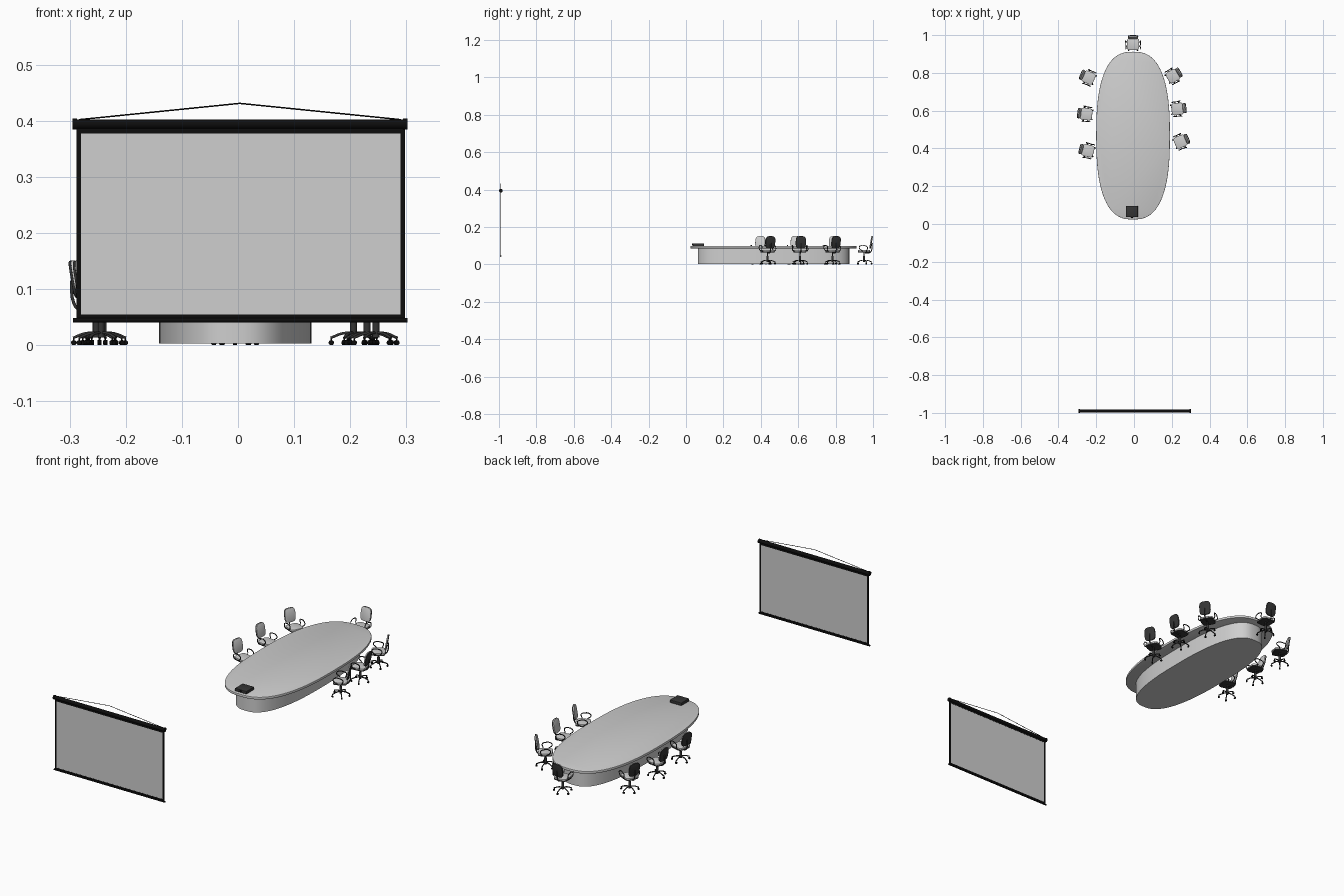
import bpy, bmesh, math
from mathutils import Matrix, Vector

old = bpy.data.objects.get("Cube")
if old:
    bpy.data.objects.remove(old, do_unlink=True)


def material(name, value):
    m = bpy.data.materials.new(name)
    m.use_nodes = True
    col = (value, value, value, 1)
    m.diffuse_color = col
    m.node_tree.nodes["Principled BSDF"].inputs["Base Color"].default_value = col
    return m


PALE = material("pale grey", 0.62)
CHARCOAL = material("charcoal plastic", 0.035)
BLACK = material("black", 0.004)


def place(name, data, matrix=Matrix()):
    ob = bpy.data.objects.new(name, data)
    ob.matrix_world = matrix
    bpy.context.collection.objects.link(ob)
    return ob


def finish(bm, name, mat):
    bmesh.ops.recalc_face_normals(bm, faces=bm.faces)
    me = bpy.data.meshes.new(name)
    bm.to_mesh(me)
    bm.free()
    me.materials.append(mat)
    me.shade_smooth()
    me.set_sharp_from_angle(angle=math.radians(35))
    return me


def slab(name, mat, a, b, n, z0, z1, bevel=0, steps=48, matrix=Matrix()):
    """Rounded plate with a superellipse outline, extruded from z0 to z1."""
    bm = bmesh.new()
    ring = []
    for i in range(steps):
        t = math.tau * i / steps
        c, s = math.cos(t), math.sin(t)
        ring.append(bm.verts.new((
            math.copysign(a * abs(c) ** (2 / n), c),
            math.copysign(b * abs(s) ** (2 / n), s), z0)))
    base = bm.faces.new(ring)
    out = bmesh.ops.extrude_face_region(bm, geom=[base])
    top = [v for v in out["geom"] if isinstance(v, bmesh.types.BMVert)]
    bmesh.ops.translate(bm, verts=top, vec=(0, 0, z1 - z0))
    if bevel:
        rim = [e for e in bm.edges if abs(e.verts[0].co.z - e.verts[1].co.z) < 1e-6]
        bmesh.ops.bevel(bm, geom=rim, offset=bevel, segments=2, profile=0.5, affect="EDGES")
    bm.transform(matrix)
    return finish(bm, name, mat)


def box(name, mat, x, y, z, bevel=0):
    """Box from (min, max) pairs."""
    bm = bmesh.new()
    size = Matrix.Diagonal((x[1] - x[0], y[1] - y[0], z[1] - z[0], 1))
    mid = Matrix.Translation((sum(x) / 2, sum(y) / 2, sum(z) / 2))
    bmesh.ops.create_cube(bm, size=1, matrix=mid @ size)
    if bevel:
        bmesh.ops.bevel(bm, geom=bm.edges[:], offset=bevel, segments=2, profile=0.5, affect="EDGES")
    return finish(bm, name, mat)


def rods(name, mat, segments, sides=12):
    """Straight round rods, each given as (start, end, radius)."""
    bm = bmesh.new()
    for p, q, r in segments:
        p, q = Vector(p), Vector(q)
        turn = (q - p).to_track_quat("Z", "Y").to_matrix().to_4x4()
        bmesh.ops.create_cone(bm, cap_ends=True, segments=sides, radius1=r, radius2=r,
                              depth=(q - p).length, matrix=Matrix.Translation((p + q) / 2) @ turn)
    return finish(bm, name, mat)


def tubes(name, mat, paths, radius):
    """Bent tubes following smooth paths."""
    cu = bpy.data.curves.new(name, "CURVE")
    cu.dimensions = "3D"
    cu.bevel_depth = radius
    cu.bevel_resolution = 1
    cu.resolution_u = 4
    cu.use_fill_caps = True
    for path in paths:
        sp = cu.splines.new("BEZIER")
        sp.bezier_points.add(len(path) - 1)
        for bp, co in zip(sp.bezier_points, path):
            bp.co = co
            bp.handle_left_type = bp.handle_right_type = "AUTO"
    cu.materials.append(mat)
    return cu


# Conference table
at_table = Matrix.Translation((-0.005, 0.468, 0))
place("table_top", slab("table_top", PALE, 0.195, 0.444, 2.6, 0.086, 0.098, 0.002, 96), at_table)
place("table_base", slab("table_base", PALE, 0.136, 0.405, 2.6, 0.003, 0.087, 0, 96), at_table)

# Projector on the table
place("projector_body", box("projector_body", CHARCOAL, (-0.042, 0.020), (0.036, 0.096), (0.099, 0.113), 0.002))
place("projector_foot", box("projector_foot", BLACK, (-0.038, 0.016), (0.040, 0.092), (0.097, 0.100)))
place("projector_lens", rods("projector_lens", BLACK, [((-0.011, 0.040, 0.106), (-0.011, 0.033, 0.106), 0.005)]))

# Projection screen
SY = -0.99
place("screen_sheet", box("screen_sheet", PALE, (-0.281, 0.291), (SY - 0.001, SY + 0.001), (0.055, 0.377)))
for side, x in (("right", -0.288), ("left", 0.290)):
    place(f"screen_{side}_border", box("screen_border", BLACK, (x, x + 0.008), (SY - 0.0015, SY + 0.0015), (0.045, 0.39)))
place("screen_top_border", box("screen_top_border", BLACK, (-0.288, 0.298), (SY - 0.0015, SY + 0.0015), (0.377, 0.39)))
place("screen_bottom_border", box("screen_bottom_border", BLACK, (-0.288, 0.298), (SY - 0.0015, SY + 0.0015), (0.045, 0.055)))
place("screen_bottom_bar", rods("screen_bottom_bar", BLACK, [((-0.294, SY, 0.0445), (0.302, SY, 0.0445), 0.004)]))
place("screen_roller_case", rods("screen_roller_case", BLACK, [
    ((-0.290, SY, 0.394), (0.297, SY, 0.394), 0.0085),
    ((-0.295, SY, 0.394), (-0.287, SY, 0.394), 0.010),
    ((0.294, SY, 0.394), (0.302, SY, 0.394), 0.010)], 16))
apex = (0.003, SY, 0.431)
place("screen_hanging_cord", rods("screen_hanging_cord", BLACK, [
    ((-0.283, SY, 0.402), apex, 0.0013), (apex, (0.290, SY, 0.402), 0.0013)], 6))

# Office chair parts, facing -y
lean = Matrix.Translation((0, 0.038, 0.118)) @ Matrix.Rotation(math.radians(80), 4, "X")
spokes = [Vector((math.sin(k * math.tau / 5), math.cos(k * math.tau / 5), 0)) for k in range(5)]
up = Vector((0, 0, 1))
wheels = []
for d in spokes:
    across = d.cross(up) * 0.0035
    hub = d * 0.040 + up * 0.0045
    wheels += [(hub - across, hub + across, 0.0045), (hub, hub + up * 0.010, 0.0015)]
arms = [[(s * 0.028, 0.012, 0.069), (s * 0.039, 0.014, 0.074), (s * 0.040, 0.018, 0.092),
         (s * 0.039, 0.008, 0.099), (s * 0.038, -0.022, 0.098), (s * 0.038, -0.026, 0.088),
         (s * 0.037, -0.012, 0.074), (s * 0.028, -0.008, 0.069)] for s in (-1, 1)]
chair_parts = [
    slab("seat_cushion", PALE, 0.032, 0.032, 5, 0.069, 0.077, 0.002, 32),
    slab("seat_shell", CHARCOAL, 0.032, 0.032, 5, 0.064, 0.0695, 0.002, 32),
    slab("back_cushion", PALE, 0.027, 0.033, 3.5, 0, 0.005, 0.0015, 32, lean),
    slab("back_shell", CHARCOAL, 0.0275, 0.0335, 3.5, -0.004, 0.001, 0.0015, 32, lean),
    tubes("back_support", CHARCOAL, [[(0, 0.005, 0.062), (0, 0.030, 0.063), (0, 0.040, 0.075), (0, 0.044, 0.115)]], 0.003),
    tubes("armrests", CHARCOAL, arms, 0.0023),
    rods("gas_column", CHARCOAL, [((0, 0, 0.014), (0, 0, 0.045), 0.006), ((0, 0, 0.04), (0, 0, 0.065), 0.0035)]),
    tubes("star_base", CHARCOAL, [[up * 0.022, d * 0.020 + up * 0.021, d * 0.041 + up * 0.013] for d in spokes], 0.0026),
    rods("casters", BLACK, wheels, 10),
]

# Chairs around the table: x, y and facing direction
chairs = [
    (-0.005, 0.952, 0, -1),
    (-0.240, 0.775, 7, -3), (-0.253, 0.582, 8, -1), (-0.244, 0.388, 8, -2),
    (0.206, 0.783, -7, -4), (0.230, 0.609, -8, -1), (0.246, 0.436, -7, -3),
]
for i, (x, y, fx, fy) in enumerate(chairs, 1):
    spot = Matrix.Translation((x, y, 0)) @ Matrix.Rotation(math.atan2(fx, -fy), 4, "Z")
    for part in chair_parts:
        place(f"chair_{i}_{part.name}", part, spot)
